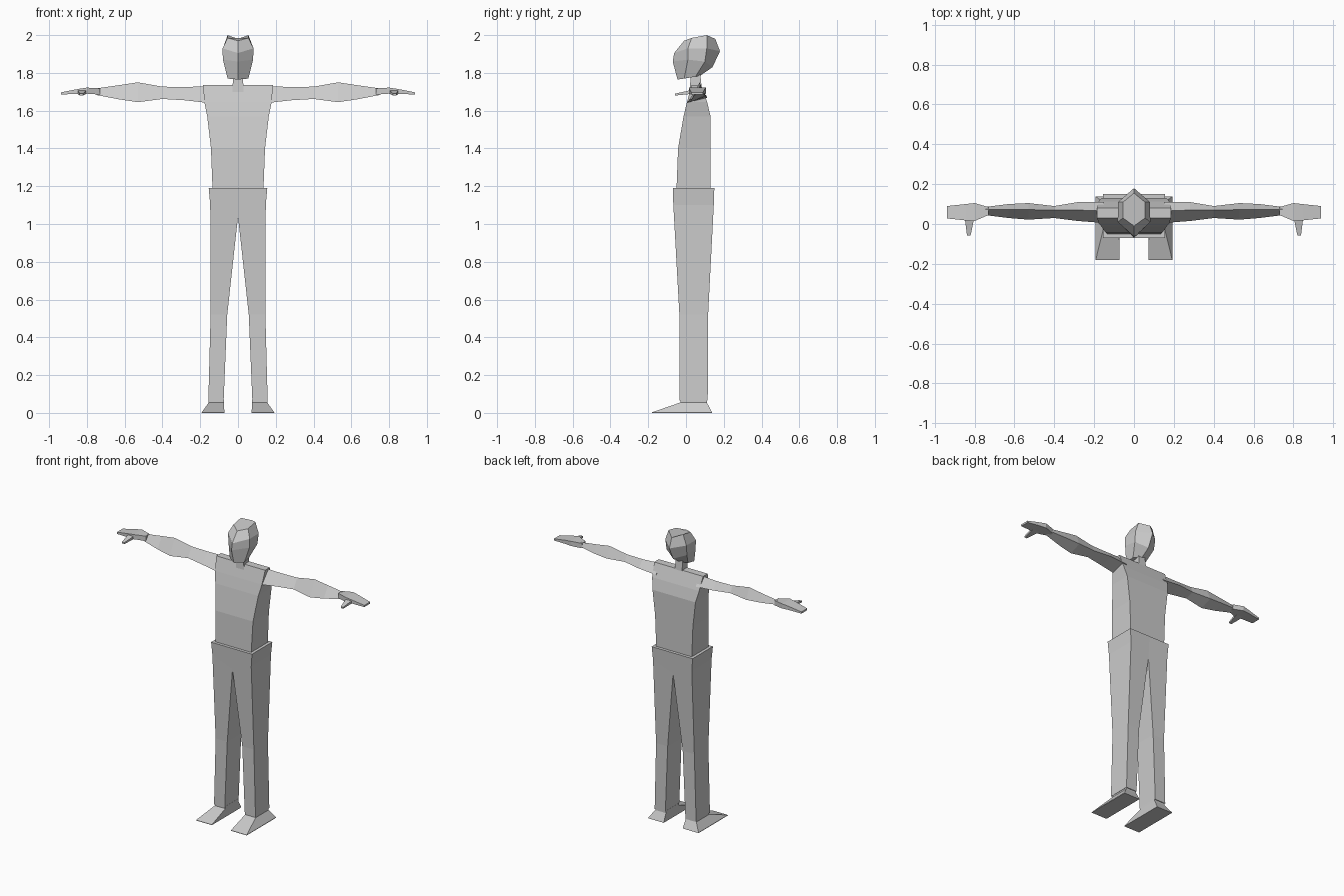
import bpy, bmesh

if "Cube" in bpy.data.objects:
    bpy.data.objects.remove(bpy.data.objects["Cube"])


def loft(name, rings, mirror=False):
    """Skin a list of equal-sized point rings, cap both ends, optionally mirror in x."""
    bm = bmesh.new()
    loops = [[bm.verts.new(p) for p in ring] for ring in rings]
    n = len(rings[0])
    for a, b in zip(loops, loops[1:]):
        for i in range(n):
            j = (i + 1) % n
            bm.faces.new((a[i], a[j], b[j], b[i]))
    bm.faces.new(loops[0][::-1])
    bm.faces.new(loops[-1])
    bmesh.ops.recalc_face_normals(bm, faces=bm.faces)
    if mirror:
        # drop faces lying on the mirror plane
        seam = [f for f in bm.faces if all(abs(v.co.x) < 1e-5 for v in f.verts)]
        bmesh.ops.delete(bm, geom=seam, context='FACES')
    mesh = bpy.data.meshes.new(name)
    bm.to_mesh(mesh)
    bm.free()
    ob = bpy.data.objects.new(name, mesh)
    bpy.context.collection.objects.link(ob)
    if mirror:
        ob.modifiers.new("Mirror", 'MIRROR').use_clip = True
    return ob


def rect(x0, x1, y0, y1, z):
    return [(x0, y0, z), (x1, y0, z), (x1, y1, z), (x0, y1, z)]


def hexagon(front, front_side, back_side, back):
    """Head ring: front/back are (y, z), the sides are (x, y, z)."""
    (fx, fy, fz), (bx, by, bz) = front_side, back_side
    return [(0, *front), (fx, fy, fz), (bx, by, bz),
            (0, *back), (-bx, by, bz), (-fx, fy, fz)]


# head
loft("head", [
    hexagon((-.045, 1.765), (.055, -.01, 1.77), (.05, .05, 1.78), (.075, 1.785)),
    hexagon((-.07, 1.86), (.08, .01, 1.87), (.077, .10, 1.86), (.14, 1.83)),
    hexagon((-.063, 1.905), (.082, .01, 1.93), (.08, .11, 1.93), (.18, 1.915)),
    hexagon((-.01, 1.97), (.055, .03, 1.985), (.055, .11, 2.0), (.155, 1.98)),
])

# neck
loft("neck", [rect(-.03, .03, .02, .085, 1.70), rect(-.025, .025, .025, .075, 1.80)])

# torso
loft("torso", [rect(-hx, hx, y0, y1, z) for z, hx, y0, y1 in [
    (1.19, .135, -.05, .13), (1.40, .143, -.042, .13), (1.57, .163, -.013, .13),
    (1.645, .178, .005, .112), (1.735, .185, .03, .08)]])

# arms: three-sided section with a ridge along the top
loft("arm", [[(x, ym, zt), (x, yf, zb), (x, yb, zb + .3 * (zt - zb))]
             for x, zb, zt, yf, ym, yb in [
    (.15, 1.640, 1.730, .005, .065, .11), (.28, 1.655, 1.725, .015, .070, .11),
    (.40, 1.662, 1.727, .030, .070, .09), (.53, 1.645, 1.750, .022, .072, .105),
    (.63, 1.660, 1.735, .030, .074, .10), (.75, 1.683, 1.718, .045, .074, .085)]],
    mirror=True)

# hands
loft("hand", [[(x, y0, z0), (x, y1, z0), (x, y1, z1), (x, y0, z1)]
              for x, y0, y1, z0, z1 in [
    (.73, .045, .085, 1.685, 1.718), (.80, .015, .105, 1.69, 1.722),
    (.845, .018, .10, 1.69, 1.715), (.938, .028, .09, 1.685, 1.697)]], mirror=True)

# thumbs
loft("thumb", [[(x0, y, z0), (x1, y, z0), (x1, y, z1), (x0, y, z1)]
               for y, x0, x1, z0, z1 in [
    (.04, .80, .85, 1.69, 1.712), (-.058, .82, .838, 1.68, 1.69)]], mirror=True)

# trousers: half pelvis running into one leg, mirrored
loft("trousers", [
    rect(0, .155, -.07, .15, 1.19),
    [(0, -.06, 1.04), (.147, -.067, 1.10), (.147, .147, 1.10), (0, .14, 1.04)],
    rect(.057, .145, -.035, .117, .52),
    rect(.076, .157, -.035, .115, .065),
], mirror=True)

# feet: wedges running down to the toes
loft("foot", [
    rect(.075, .155, -.03, .11, .07),
    rect(.075, .155, -.03, .11, .055),
    rect(.072, .192, -.18, .138, .003),
    rect(.072, .192, -.18, .138, 0),
], mirror=True)
